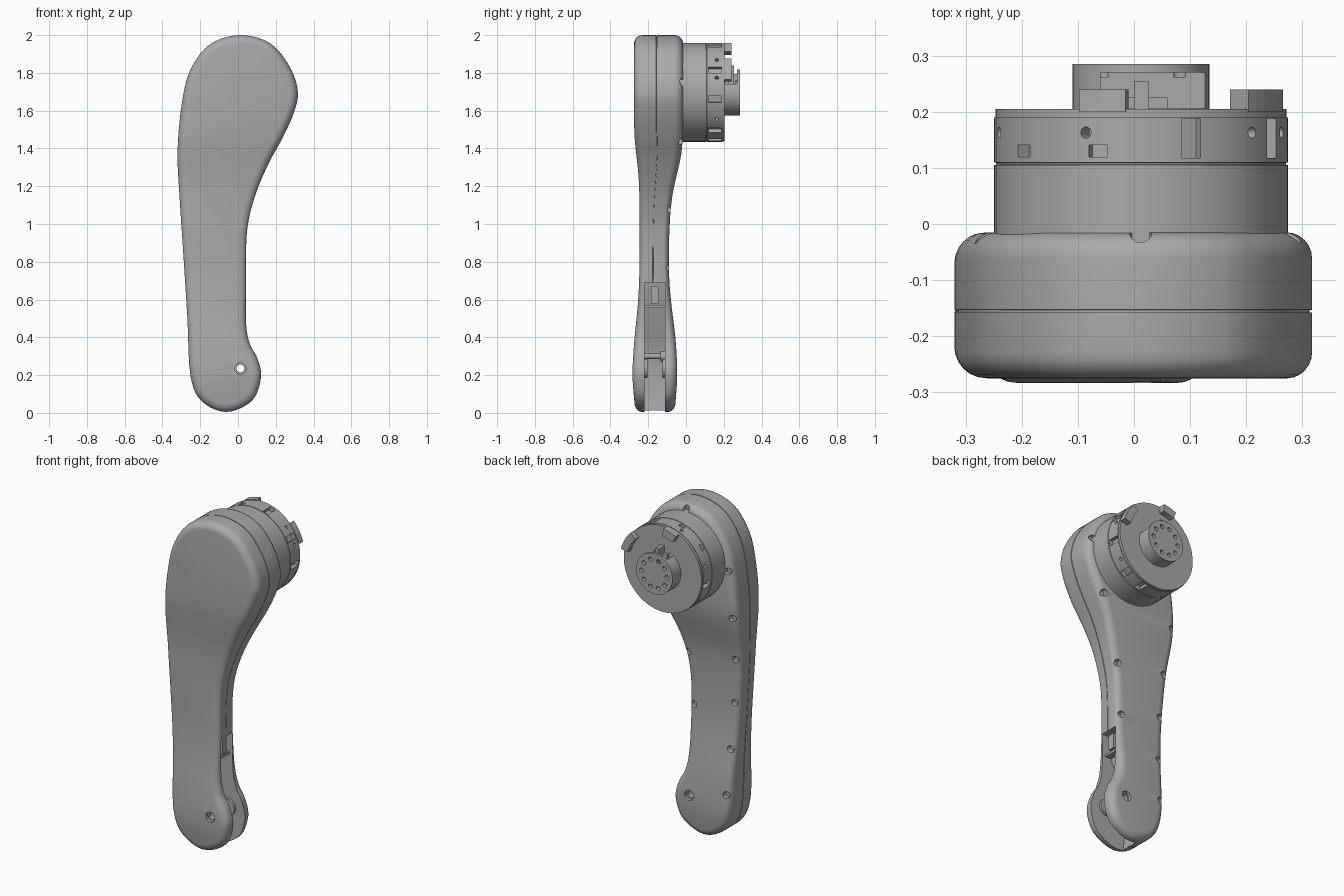
import bpy, bmesh, math
from mathutils import Matrix, Vector

if "Cube" in bpy.data.objects:
    bpy.data.objects.remove(bpy.data.objects["Cube"])

grey = bpy.data.materials.new("mid grey")
grey.use_nodes = True
grey.diffuse_color = (0.4, 0.4, 0.4, 1)
grey.node_tree.nodes["Principled BSDF"].inputs["Base Color"].default_value = (0.4, 0.4, 0.4, 1)


def finish(name, bm):
    bmesh.ops.recalc_face_normals(bm, faces=bm.faces)
    mesh = bpy.data.meshes.new(name)
    bm.to_mesh(mesh)
    bm.free()
    mesh.materials.append(grey)
    obj = bpy.data.objects.new(name, mesh)
    bpy.context.collection.objects.link(obj)
    return obj


def activate(obj):
    bpy.ops.object.select_all(action='DESELECT')
    obj.select_set(True)
    bpy.context.view_layer.objects.active = obj


def smooth(obj):
    activate(obj)
    bpy.ops.object.shade_smooth_by_angle(angle=math.radians(32))


def cut(obj, cutters):
    for c in cutters:
        mod = obj.modifiers.new("cut", 'BOOLEAN')
        mod.operation, mod.solver, mod.object = 'DIFFERENCE', 'EXACT', c
        activate(obj)
        bpy.ops.object.modifier_apply(modifier=mod.name)
        bpy.data.objects.remove(c)


def disc(name, x, z, r, y0, y1, sides=24):
    """Cylinder along the y axis."""
    bm = bmesh.new()
    m = Matrix.Translation((x, (y0 + y1) / 2, z)) @ Matrix.Rotation(math.pi / 2, 4, 'X')
    bmesh.ops.create_cone(bm, cap_ends=True, segments=sides, radius1=r, radius2=r,
                          depth=y1 - y0, matrix=m)
    return finish(name, bm)


def prism(name, pts, y0, y1):
    """Profile of (x, z) points extruded along y."""
    bm = bmesh.new()
    face = bm.faces.new([bm.verts.new((x, y0, z)) for x, z in pts])
    res = bmesh.ops.extrude_face_region(bm, geom=[face])
    verts = [v for v in res["geom"] if isinstance(v, bmesh.types.BMVert)]
    bmesh.ops.translate(bm, verts=verts, vec=(0, y1 - y0, 0))
    return finish(name, bm)


def box(name, x0, x1, y0, y1, z0, z1):
    return prism(name, [(x0, z0), (x1, z0), (x1, z1), (x0, z1)], y0, y1)


# Leg outline, clockwise from the top, smoothed with a closed spline
CONTROL = [(0.01, 2), (0.17, 1.957), (0.275, 1.83), (0.317, 1.7), (0.296, 1.59), (0.238, 1.46),
           (0.17, 1.335), (0.105, 1.19), (0.058, 1.03), (0.043, 0.88), (0.042, 0.68),
           (0.043, 0.47), (0.063, 0.365), (0.102, 0.29), (0.122, 0.19), (0.075, 0.065),
           (-0.063, 0.005), (-0.195, 0.065), (-0.252, 0.2), (-0.268, 0.5), (-0.29, 0.85),
           (-0.31, 1.15), (-0.32, 1.38), (-0.3, 1.62), (-0.255, 1.81), (-0.15, 1.95)]


def spline(pts, steps):
    out, n = [], len(pts)
    for i in range(n):
        a, b, c, d = (Vector(pts[(i + k) % n]) for k in (-1, 0, 1, 2))
        for s in range(steps):
            t = s / steps
            out.append(0.5 * (2 * b + (c - a) * t + (2 * a - 5 * b + 4 * c - d) * t ** 2
                              + (3 * b - a - 3 * c + d) * t ** 3))
    return out


outline = spline(CONTROL, 5)

# Front and back surface depth at each height
DEPTH = [(0, -0.268, -0.06), (0.2, -0.286, -0.044), (0.4, -0.273, -0.055), (0.55, -0.256, -0.075),
         (0.7, -0.247, -0.09), (0.9, -0.246, -0.091), (1.1, -0.246, -0.081), (1.22, -0.248, -0.06),
         (1.33, -0.258, -0.03), (1.42, -0.27, -0.018), (1.5, -0.275, -0.015), (2, -0.275, -0.015)]


def linear(z, k):
    z = min(max(z, 0), 2)
    for a, b in zip(DEPTH, DEPTH[1:]):
        if z <= b[0]:
            return a[k] + (b[k] - a[k]) * (z - a[0]) / (b[0] - a[0])
    return DEPTH[-1][k]


def depth(z, k):
    return sum(linear(z + d, k) for d in (-0.06, -0.03, 0, 0.03, 0.06)) / 5


# Leg shell: rounded-edge layers of the outline, with a seam groove
R = 0.045
arc = [(1 - (1 - math.cos(a)) * 0.36, R * (1 - math.sin(a)))
       for a in (math.pi / 2 * i / 6 for i in range(7))]
layers = ([(-s, i) for s, i in arc] + [(-0.1, 0), (-0.095, 0.005), (-0.065, 0.005), (-0.06, 0)]
          + arc[::-1])
bm = bmesh.new()
rings = []
count = len(outline)
for s, inset in layers:
    ring = []
    for i, p in enumerate(outline):
        t = (outline[(i + 1) % count] - outline[i - 1]).normalized()
        ring.append(bm.verts.new((p.x + t.y * inset, s, p.y - t.x * inset)))
    rings.append(ring)
for a, b in zip(rings, rings[1:]):
    for i in range(count):
        j = (i + 1) % count
        bm.faces.new((a[i], a[j], b[j], b[i]))
bm.faces.new(rings[0])
bm.faces.new(rings[-1])
# Slice in height so the depth can vary along the leg
for k in range(1, 50):
    bmesh.ops.bisect_plane(bm, geom=bm.verts[:] + bm.edges[:] + bm.faces[:], dist=1e-5,
                           plane_co=(0, 0, k * 0.04), plane_no=(0, 0, 1))
for v in bm.verts:
    f, b = depth(v.co.z, 1), depth(v.co.z, 2)
    v.co.y = (f + b) / 2 + v.co.y * (b - f) / 2
leg = finish("leg_shell", bm)

# Joint slot and pivot hole with counterbores
PX, PZ = 0.013, 0.235
slot = [(0.25, 0.69), (0.0, 0.69), (-0.02, 0.55), (-0.09, 0.4), (-0.13, 0.22), (-0.1, -0.05),
        (0.25, -0.05)]
cutters = [prism("slot_cutter", slot, -0.22, -0.11),
           disc("pivot_cutter", PX, PZ, 0.021, -0.4, 0.1),
           disc("bore_front", PX, PZ, 0.03, -0.4, -0.265),
           disc("bore_back", PX, PZ, 0.03, -0.065, 0.1)]


# Screw pockets along the back rim
def rim_x(z, side):
    mid = -0.08 if z < 1.2 else 0
    p = min((p for p in outline if (p.x - mid) * side > 0), key=lambda p: abs(p.y - z))
    return p.x - side * 0.03


rim = [(rim_x(z, -1), z) for z in (0.3, 0.57, 0.85, 1.12, 1.39, 1.67)]
rim += [(rim_x(z, 1), z) for z in (0.77, 1.08, 1.44, 1.75)] + [(0.012, 1.97)]
for x, z in rim:
    y = depth(z, 2)
    cutters.append(disc("pocket_cutter", x, z, 0.02, y - 0.028, y + 0.05, 16))
cut(leg, cutters)
smooth(leg)

# Joint bosses, cross pin and upper stop block inside the slot
for name, y0, y1 in (("boss_front", -0.225, -0.205), ("boss_back", -0.125, -0.105)):
    boss = disc(name, PX, PZ, 0.05, y0, y1)
    cut(boss, [disc("hole", PX, PZ, 0.021, -0.4, 0.1)])
    smooth(boss)
smooth(disc("cross_pin", -0.07, 0.3, 0.014, -0.222, -0.108, 16))
smooth(disc("cross_pin_head", -0.07, 0.3, 0.028, -0.135, -0.108, 16))
box("stop_block", -0.02, 0.025, -0.185, -0.145, 0.58, 0.67)
box("stop_shelf", -0.06, 0.02, -0.222, -0.108, 0.555, 0.57)

# Motor housing with a groove, radial windows and round ports
MX, MZ, MR = 0.0125, 1.697, 0.262
bm = bmesh.new()
prof = [(0, -0.06), (MR, -0.06), (MR, 0.105), (MR - 0.004, 0.106), (MR - 0.004, 0.109),
        (MR, 0.11), (MR, 0.19), (MR - 0.003, 0.19), (MR - 0.003, 0.205), (0, 0.205)]
vs = [bm.verts.new((MX + r, y, MZ)) for r, y in prof]
es = [bm.edges.new(e) for e in zip(vs, vs[1:])]
bmesh.ops.spin(bm, geom=vs + es, cent=(MX, 0, MZ), axis=(0, 1, 0), angle=math.tau, steps=72)
bmesh.ops.remove_doubles(bm, verts=bm.verts, dist=1e-5)
motor = finish("motor_housing", bm)


def radial(name, deg, y, w, h, port=False):
    """Cutter pointing outward from the motor axis."""
    m = (Matrix.Translation((MX, y, MZ)) @ Matrix.Rotation(-math.radians(deg), 4, 'Y')
         @ Matrix.Translation((MR, 0, 0)))
    bm = bmesh.new()
    if port:
        bmesh.ops.create_cone(bm, cap_ends=True, segments=16, radius1=w, radius2=w, depth=0.08,
                              matrix=m @ Matrix.Rotation(math.pi / 2, 4, 'Y'))
    else:
        bmesh.ops.create_cube(bm, size=1, matrix=m @ Matrix.Diagonal((0.05, h, w, 1)))
    return finish(name, bm)


windows = [radial("window", d, 0.153, 0.036, 0.07) for d in (70, 27, -8, -50, 190, 235, 285)]
windows += [radial("low_window", d, 0.13, 0.035, 0.022) for d in (107, 143)]
windows += [radial("port", d, 0.163, 0.01, 0, True) for d in (112, 41, 17, -47 + 14, 165, 215)]
cut(motor, windows)
smooth(motor)

# Two curved tabs standing on the motor rim
for name, a0, a1 in (("tab_top", 96, 115), ("tab_side", 15, 43)):
    ring = [math.radians(a0 + (a1 - a0) * i / 6) for i in range(7)]
    pts = [(MX + r * math.cos(a), MZ + r * math.sin(a))
           for r, seq in ((MR, ring), (MR - 0.045, ring[::-1])) for a in seq]
    prism(name, pts, 0.2, 0.24)

# Output hub with a side recess and a ring of bolt holes
hub = disc("output_hub", MX, MZ, 0.122, 0.2, 0.285, 48)
holes = [box("recess", -0.06, 0.2, 0.206, 0.27, 1.74, 1.9)]
for i in range(10):
    a = math.tau * i / 10
    holes.append(disc("bolt_hole", MX + 0.085 * math.cos(a), MZ + 0.085 * math.sin(a),
                      0.013, 0.262, 0.3, 12))
cut(hub, holes)
smooth(hub)
box("connector_post", 0.0, 0.026, 0.2, 0.255, 1.73, 1.84)
box("connector_base", -0.03, 0.06, 0.2, 0.225, 1.73, 1.8)
